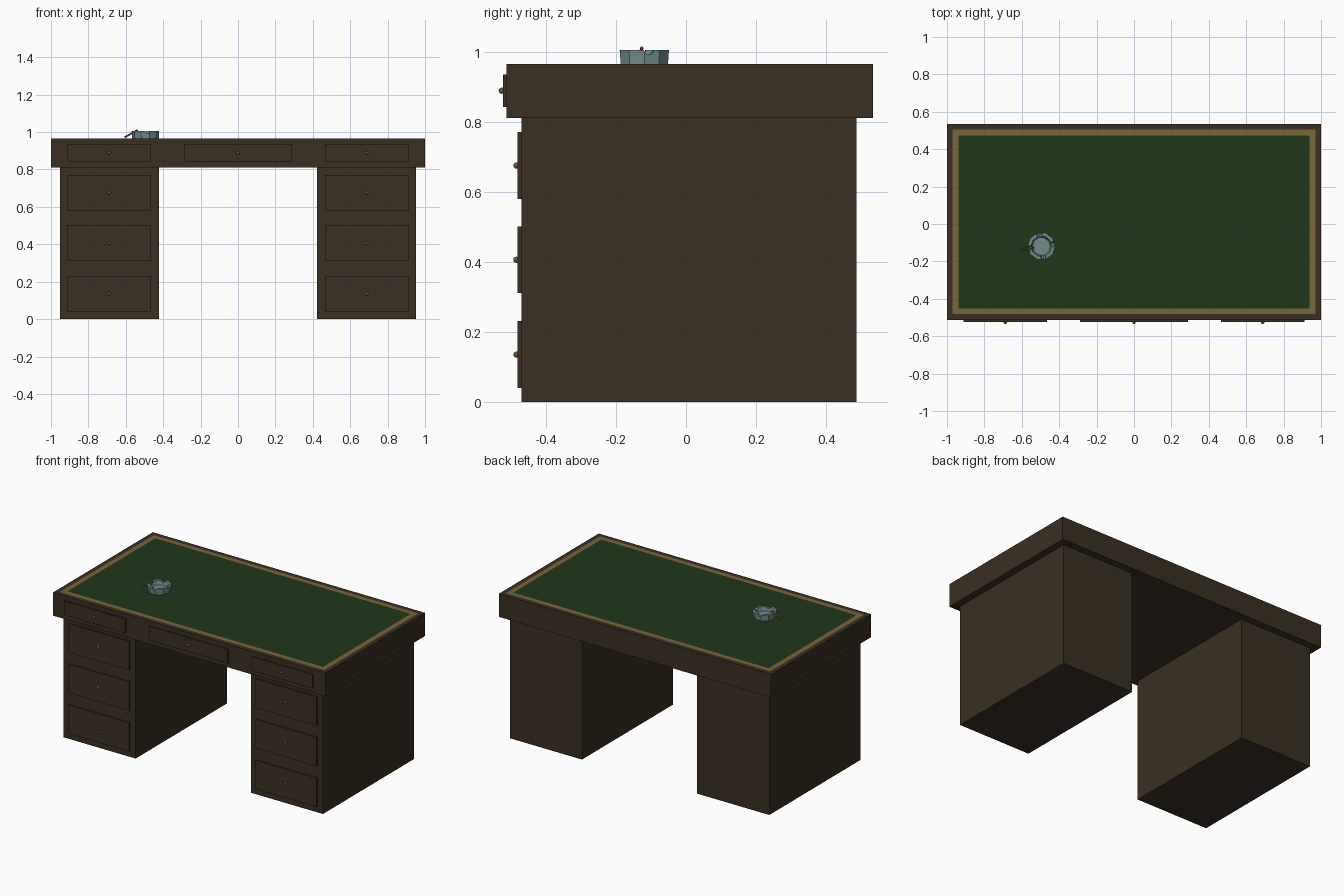
import bpy, bmesh, math
from mathutils import Vector, Matrix

if "Cube" in bpy.data.objects:
    bpy.data.objects.remove(bpy.data.objects["Cube"])


def material(name, rgb):
    m = bpy.data.materials.new(name)
    m.diffuse_color = (*rgb, 1)
    m.use_nodes = True
    m.node_tree.nodes["Principled BSDF"].inputs["Base Color"].default_value = m.diffuse_color
    return m


WOOD = material("dark_wood", (0.042, 0.028, 0.016))
TRIM = material("gold_trim", (0.19, 0.135, 0.043))
LEATHER = material("green_leather", (0.014, 0.038, 0.010))
BRASS = material("brass", (0.13, 0.10, 0.035))
GLASS = material("grey_glass", (0.17, 0.26, 0.25))
PAPER = material("paper", (0.20, 0.20, 0.18))
EMBER = material("ember", (0.35, 0.02, 0.02))


def finish(bm, name, *mats):
    me = bpy.data.meshes.new(name)
    bm.normal_update()
    bm.to_mesh(me)
    bm.free()
    ob = bpy.data.objects.new(name, me)
    bpy.context.collection.objects.link(ob)
    for m in mats:
        me.materials.append(m)
    return ob


def box_bm(x, y, z):
    bm = bmesh.new()
    size = [b - a for a, b in (x, y, z)]
    mid = [(a + b) / 2 for a, b in (x, y, z)]
    bmesh.ops.create_cube(bm, size=1, matrix=Matrix.Translation(mid) @ Matrix.Diagonal((*size, 1)))
    return bm


def rod(name, a, b, r, mat, sides=8):
    a, b = Vector(a), Vector(b)
    d = b - a
    bm = bmesh.new()
    rot = d.to_track_quat('Z', 'Y').to_matrix().to_4x4()
    bmesh.ops.create_cone(bm, cap_ends=True, segments=sides, radius1=r, radius2=r,
                          depth=d.length, matrix=Matrix.Translation((a + b) / 2) @ rot)
    return finish(bm, name, mat)


# Desk top with inset gold trim and leather panel
TOP = 0.965
bm = box_bm((-1, 1), (-0.512, 0.534), (0.811, TOP))
bm.normal_update()
face = max(bm.faces, key=lambda f: f.calc_center_median().z)
for width, index in ((0.042, 1), (0.045, 2)):
    bmesh.ops.inset_region(bm, faces=[face], thickness=width)
    face.material_index = index
finish(bm, "desk_top", WOOD, TRIM, LEATHER)


def drawer(name, x, half, z0, z1, front):
    finish(box_bm((x - half, x + half), (front - 0.011, front + 0.005), (z0, z1)), name + "_panel", WOOD)
    bm = bmesh.new()
    bmesh.ops.create_uvsphere(bm, u_segments=10, v_segments=6, radius=0.009,
                              matrix=Matrix.Translation((x, front - 0.014, (z0 + z1) / 2)))
    knob = finish(bm, name + "_knob", BRASS)
    knob.data.shade_smooth()


# Pedestals and their drawers
for side, s in (("left", -1), ("right", 1)):
    x = 0.688 * s
    finish(box_bm((x - 0.265, x + 0.265), (-0.47, 0.487), (0, 0.811)), side + "_pedestal", WOOD)
    drawer(side + "_top_drawer", x, 0.224, 0.843, 0.935, -0.512)
    for i, z in enumerate((0.04, 0.311, 0.58)):
        drawer(f"{side}_drawer_{i + 1}", x, 0.224, z, z + 0.191, -0.47)
drawer("centre_drawer", 0, 0.289, 0.843, 0.935, -0.512)

# Ashtray: faceted dish with four rim notches
C = Vector((-0.495, -0.119, TOP))
SIDES = 10
profile = [(0.071, 0), (0.074, 0.04), (0.056, 0.04), (0.048, 0.014)]
bm = bmesh.new()
rings = [[bm.verts.new(C + Vector((r * math.cos(2 * math.pi * i / SIDES),
                                   r * math.sin(2 * math.pi * i / SIDES), z)))
          for i in range(SIDES)] for r, z in profile]
for lo, hi in zip(rings, rings[1:]):
    for i in range(SIDES):
        j = (i + 1) % SIDES
        bm.faces.new((lo[i], lo[j], hi[j], hi[i]))
bm.faces.new(rings[0][::-1])
bm.faces.new(rings[-1])
ashtray = finish(bm, "ashtray", GLASS)
for k, deg in enumerate((10, 100)):
    d = Vector((math.cos(math.radians(deg)), math.sin(math.radians(deg)), 0)) * 0.1
    mid = C + Vector((0, 0, 0.042))
    cutter = rod(f"notch_cutter_{k + 1}", mid - d, mid + d, 0.015, GLASS, 10)
    cutter.hide_render = True
    cutter.hide_viewport = True
    mod = ashtray.modifiers.new("notch", 'BOOLEAN')
    mod.operation = 'DIFFERENCE'
    mod.solver = 'EXACT'
    mod.object = cutter

# Cigarette resting in the left notch
tail, tip = Vector((-0.606, -0.138, 0.972)), Vector((-0.537, -0.126, 1.011))
burn = tail.lerp(tip, 0.9)
rod("cigarette", tail, burn, 0.005, PAPER)
rod("cigarette_ember", burn, tip, 0.005, EMBER)
